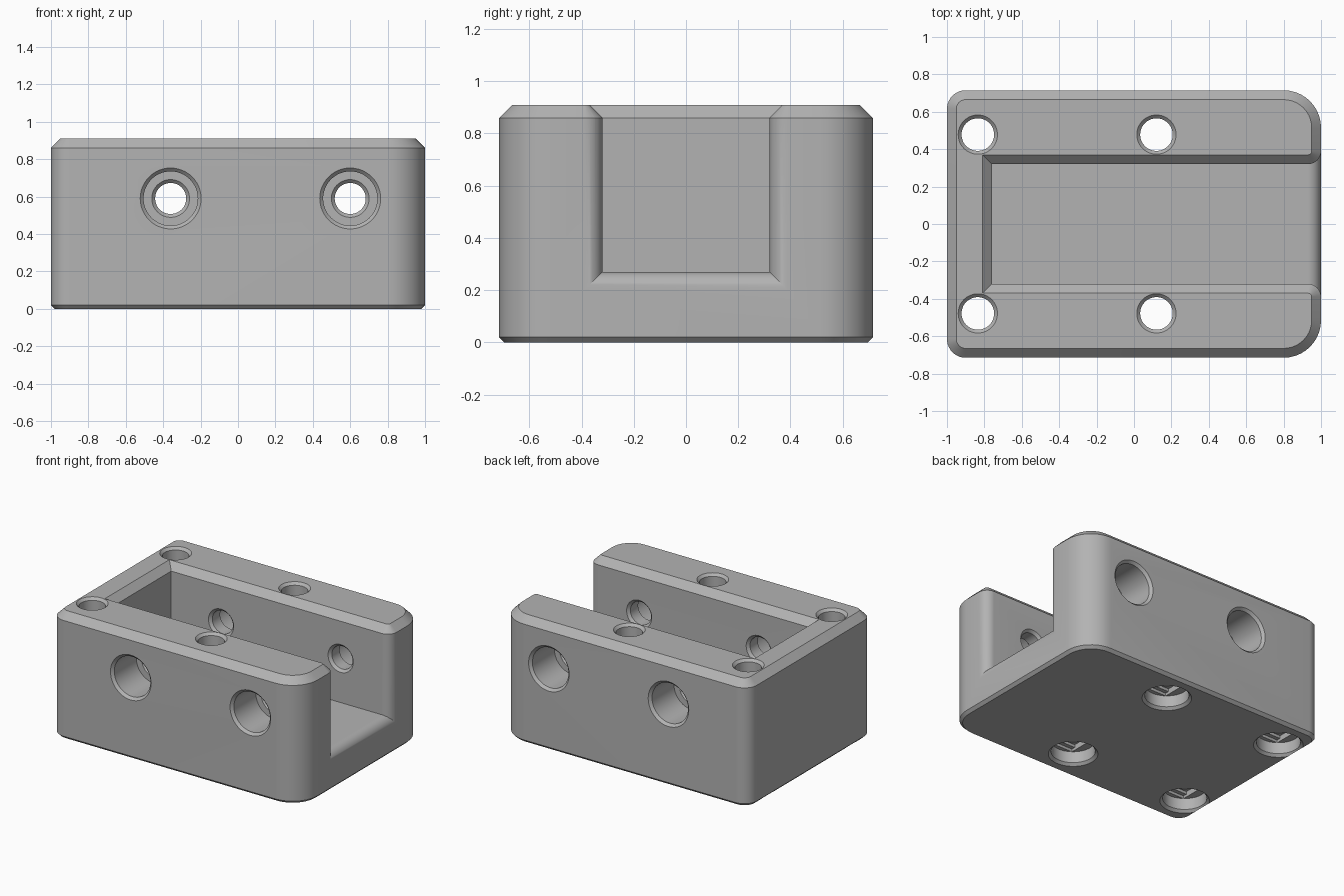
import bpy, bmesh, math
from mathutils import Matrix, Vector

if "Cube" in bpy.data.objects:
    bpy.data.objects.remove(bpy.data.objects["Cube"])

HX, HY, TOP = 1.0, 0.715, 0.91        # half length, half width, height
CH, FOOT = 0.05, 0.02                 # top and bottom chamfers
SLOT_X, SLOT_Y, FLOOR = -0.76, 0.32, 0.27
MOUTH = 0.07                          # rounding at the open end
STEPS = 10


def loft(name, rings, matrix=Matrix()):
    """Skin a list of equal-length closed rings and cap both ends."""
    bm = bmesh.new()
    loops = [[bm.verts.new(matrix @ Vector(p)) for p in ring] for ring in rings]
    for a, b in zip(loops, loops[1:]):
        for i in range(len(a)):
            j = (i + 1) % len(a)
            bm.faces.new((a[i], a[j], b[j], b[i]))
    bm.faces.new(loops[0])
    bm.faces.new(loops[-1])
    bmesh.ops.recalc_face_normals(bm, faces=bm.faces)
    mesh = bpy.data.meshes.new(name)
    bm.to_mesh(mesh)
    bm.free()
    obj = bpy.data.objects.new(name, mesh)
    bpy.context.collection.objects.link(obj)
    return obj


def arc(cx, cy, r, start, end, n=STEPS):
    angles = [math.radians(start + (end - start) * i / n) for i in range(n + 1)]
    return [(cx + r * math.cos(a), cy + r * math.sin(a)) for a in angles]


def body_ring(z, inset):
    """Rounded rectangle, with larger corners at the open end."""
    back, mouth = 0.1, 0.2
    pts = []
    for sx, sy, r, start in ((1, 1, mouth, 0), (-1, 1, back, 90),
                             (-1, -1, back, 180), (1, -1, mouth, 270)):
        pts += arc(sx * (HX - r), sy * (HY - r), r - inset, start, start + 90)
    return [(x, y, z) for x, y in pts]


def slot_section(x, grow):
    w, low = SLOT_Y + grow, FLOOR - grow
    return [(x, -w, low), (x, w, low), (x, w, 1.1), (x, -w, 1.1)]


def rim_ring(z, grow):
    """Outline of the slot opening, widened for the top chamfer."""
    side = arc(HX - MOUTH, SLOT_Y + MOUTH, MOUTH - grow, 270, 360)
    side = [(SLOT_X - grow, SLOT_Y + grow)] + side + [(1.2, SLOT_Y + MOUTH)]
    pts = side + [(x, -y) for x, y in reversed(side)]
    return [(x, y, z) for x, y in pts]


def bore(profile, matrix):
    """Round cutter from (radius, depth) steps."""
    n = 48
    rings = [[(r * math.cos(math.tau * i / n), r * math.sin(math.tau * i / n), d)
              for i in range(n)] for r, d in profile]
    return loft("bore_cutter", rings, matrix)


def box(x, y, hx, hy, z0, z1):
    rings = [[(x - hx, y - hy, z), (x + hx, y - hy, z),
              (x + hx, y + hy, z), (x - hx, y + hy, z)] for z in (z0, z1)]
    return loft("relief_cutter", rings)


def cut(target, cutter):
    mod = target.modifiers.new("cut", 'BOOLEAN')
    mod.operation, mod.solver, mod.object = 'DIFFERENCE', 'EXACT', cutter
    bpy.ops.object.modifier_apply(modifier=mod.name)
    bpy.data.objects.remove(cutter)


# Chamfered block
body = loft("open_housing", [body_ring(0, FOOT), body_ring(FOOT, 0),
                             body_ring(TOP - CH, 0), body_ring(TOP, CH)])
bpy.context.view_layer.objects.active = body
body.select_set(True)

# Channel with a rounded mouth, then the chamfer round its top rim
sections = [slot_section(SLOT_X, 0)]
for x, y in arc(HX - MOUTH, MOUTH, MOUTH, 270, 360):
    sections.append(slot_section(x, y))
sections.append(slot_section(1.2, MOUTH))
cut(body, loft("channel_cutter", sections))
cut(body, loft("rim_cutter", [rim_ring(TOP - CH - 0.01, -0.01),
                              rim_ring(TOP + 0.01, CH + 0.01)]))

# Counterbored screw holes through both side walls
R, WIDE, EDGE = 0.083, 0.145, 0.018
DEEP, WALL = 0.27, HY - SLOT_Y
side_profile = [(WIDE + EDGE + 0.02, -0.02), (WIDE + EDGE, 0), (WIDE, EDGE),
                (WIDE, DEEP), (R + EDGE, DEEP), (R, DEEP + EDGE),
                (R, WALL - EDGE), (R + EDGE, WALL), (R + EDGE + 0.02, WALL + 0.02)]
for x in (-0.36, 0.6):
    for s in (-1, 1):
        turn = Matrix.Rotation(s * math.pi / 2, 4, 'X')
        cut(body, bore(side_profile, Matrix.Translation((x, s * HY, 0.59)) @ turn))

# Vertical holes with wide recesses and stepped reliefs underneath
R, RECESS, STEP = 0.087, 0.1, 0.02
base_profile = [(WIDE + EDGE, -0.02), (WIDE + EDGE, 0), (WIDE, EDGE),
                (WIDE, RECESS), (R, RECESS), (R, TOP - EDGE),
                (R + EDGE, TOP), (R + EDGE + 0.02, TOP + 0.02)]
chord = math.sqrt(WIDE ** 2 - R ** 2)
for x in (-0.835, 0.12):
    for y in (-0.478, 0.478):
        cut(body, bore(base_profile, Matrix.Translation((x, y, 0))))
        cut(body, box(x, y, R, chord, RECESS - 0.01, RECESS + STEP))
        cut(body, box(x, y, R, R, RECESS, RECESS + 2 * STEP))

# Grey finish
grey = bpy.data.materials.new("plain_grey")
grey.use_nodes = True
colour = (0.45, 0.45, 0.45, 1)
grey.diffuse_color = colour
grey.node_tree.nodes["Principled BSDF"].inputs["Base Color"].default_value = colour
body.data.materials.clear()
body.data.materials.append(grey)
bpy.ops.object.shade_smooth_by_angle(angle=math.radians(25))
